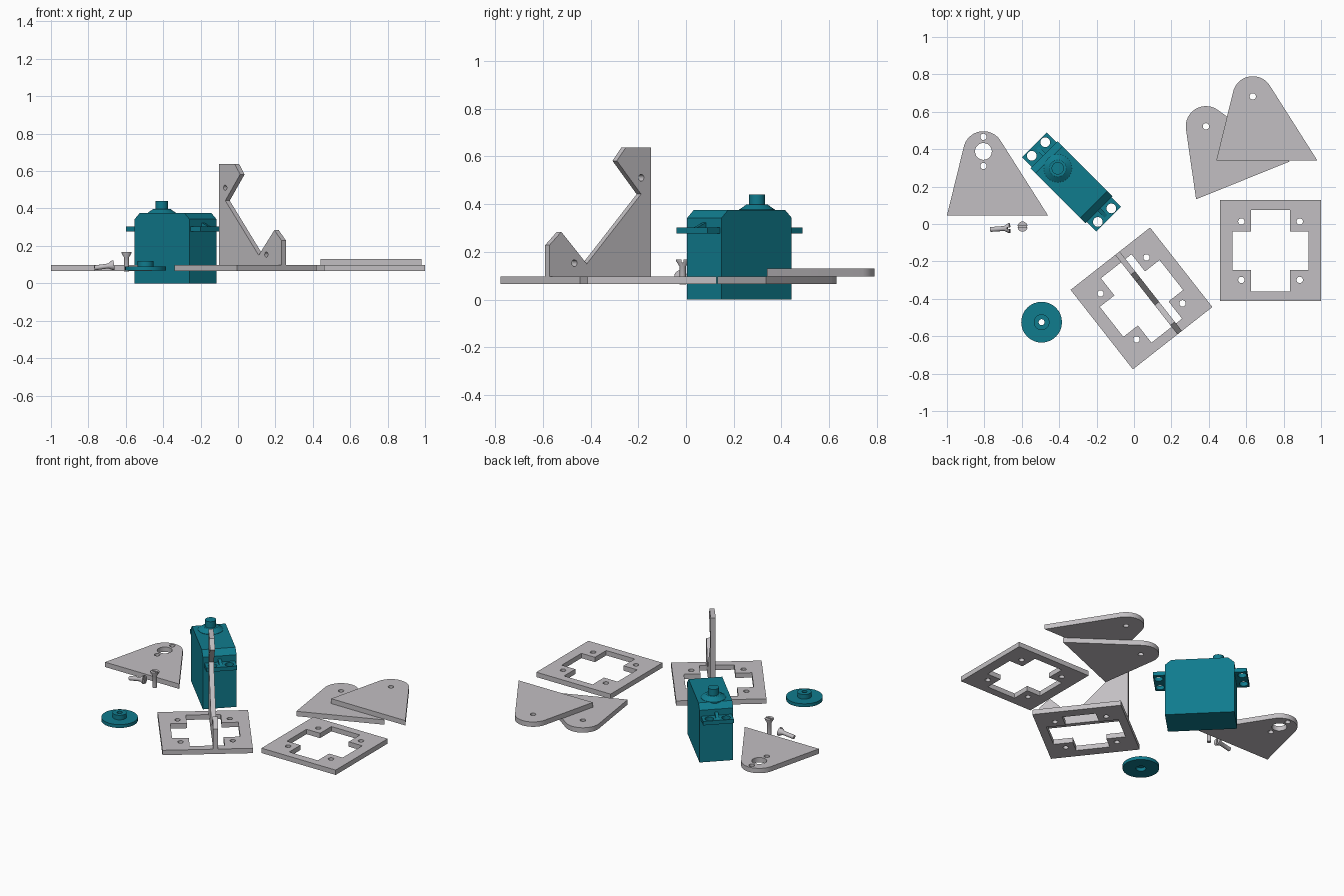
import bpy, bmesh, math
from mathutils import Matrix, Euler, Vector

if "Cube" in bpy.data.objects:
    bpy.data.objects.remove(bpy.data.objects["Cube"])


def material(name, rgb):
    m = bpy.data.materials.new(name)
    m.diffuse_color = (*rgb, 1)
    m.use_nodes = True
    m.node_tree.nodes["Principled BSDF"].inputs["Base Color"].default_value = m.diffuse_color
    return m


GREY = material("light grey", (0.54, 0.52, 0.54))
TEAL = material("teal", (0.005, 0.2, 0.27))
R90 = math.pi / 2


def circle(x, y, r, n=24):
    return [(x + r * math.cos(2 * math.pi * i / n), y + r * math.sin(2 * math.pi * i / n)) for i in range(n)]


def finish(name, bm, mat, smooth=True):
    bmesh.ops.recalc_face_normals(bm, faces=bm.faces)
    me = bpy.data.meshes.new(name)
    bm.to_mesh(me)
    bm.free()
    me.materials.append(mat)
    ob = bpy.data.objects.new(name, me)
    bpy.context.collection.objects.link(ob)
    if smooth:
        bpy.ops.object.select_all(action='DESELECT')
        ob.select_set(True)
        bpy.context.view_layer.objects.active = ob
        bpy.ops.object.shade_smooth_by_angle(angle=math.radians(35))
    return ob


def sheet(name, outline, holes, thick, loc, rot, mat):
    """Flat outline with holes, extruded evenly about its mid plane."""
    cu = bpy.data.curves.new(name + "_outline", 'CURVE')
    cu.dimensions = '2D'
    cu.fill_mode = 'BOTH'
    cu.extrude = thick / 2
    for loop in [outline] + holes:
        sp = cu.splines.new('POLY')
        sp.points.add(len(loop) - 1)
        for p, (x, y) in zip(sp.points, loop):
            p.co = (x, y, 0, 1)
        sp.use_cyclic_u = True
    tmp = bpy.data.objects.new(name + "_outline", cu)
    bpy.context.collection.objects.link(tmp)
    bpy.context.view_layer.update()
    me = bpy.data.meshes.new_from_object(tmp.evaluated_get(bpy.context.evaluated_depsgraph_get()))
    bm = bmesh.new()
    bm.from_mesh(me)
    bpy.data.objects.remove(tmp)
    bpy.data.curves.remove(cu)
    bpy.data.meshes.remove(me)
    bmesh.ops.remove_doubles(bm, verts=bm.verts, dist=1e-5)
    for f in bm.faces:
        f.material_index = 0
    ob = finish(name, bm, mat)
    ob.location = loc
    ob.rotation_euler = rot
    return ob


def lathe(name, profile, loc, mat, closed=False, rot=(0, 0, 0), n=32):
    """Turned part from (radius, height) points."""
    bm = bmesh.new()
    vs = [bm.verts.new((r, 0, z)) for r, z in profile]
    es = [bm.edges.new(p) for p in zip(vs, vs[1:])]
    if closed:
        es.append(bm.edges.new((vs[-1], vs[0])))
    bmesh.ops.spin(bm, geom=vs + es, cent=(0, 0, 0), axis=(0, 0, 1), angle=2 * math.pi,
                   steps=n, use_merge=True)
    bmesh.ops.remove_doubles(bm, verts=bm.verts, dist=1e-5)
    ob = finish(name, bm, mat)
    ob.location = loc
    ob.rotation_euler = rot
    return ob


T = 0.032          # sheet thickness
ZP = 0.081         # mid height of the sheets lying low

# square frames with a cross-shaped opening
H = 0.27
square = [(-H, -H), (H, -H), (H, H), (-H, H)]
a, b, c, d = 0.203, 0.102, 0.104, 0.219
cross = [(a, -b), (a, b), (c, b), (c, d), (-c, d), (-c, b), (-a, b), (-a, -b),
         (-c, -b), (-c, -d), (c, -d), (c, -b)]
bolt_holes = [circle(sx * 0.156, sy * 0.156, 0.017) for sx in (-1, 1) for sy in (-1, 1)]
TURN = math.radians(38.1)
FC = Vector((0.04, -0.398, 0))
sheet("flat_frame", square, [cross] + bolt_holes, T, (0.73, -0.143, ZP), (0, 0, 0), GREY)
sheet("base_frame", square, [cross] + bolt_holes, T, (FC.x, FC.y, ZP), (0, 0, TURN), GREY)

# upright bracket standing on the turned frame
bracket = [(0, 0.096), (0.54, 0.096), (0.54, 0.229), (0.478, 0.284), (0.342, 0.15),
           (0.053, 0.442), (0.182, 0.582), (0.135, 0.637), (0, 0.637)]
nrm = Vector((math.cos(TURN), math.sin(TURN), 0))
run = Vector((math.sin(TURN), -math.cos(TURN), 0))
start = FC + nrm * 0.048 - run * 0.27
sheet("upright_bracket", bracket, [circle(0.052, 0.511, 0.014), circle(0.408, 0.153, 0.014)],
      0.03, start, (R90, 0, TURN - R90), GREY)

# side plates: triangle with a rounded tip
TIP, TR = Vector((0.195, 0.342)), 0.108


def tangent_angle(corner, side):
    v = Vector(corner) - TIP
    return math.atan2(v.y, v.x) + side * math.acos(TR / v.length)


a0 = tangent_angle((0.54, 0), 1)
a1 = tangent_angle((0, 0), -1) % (2 * math.pi)
arm = [(0, 0), (0.54, 0)] + [(TIP.x + TR * math.cos(a0 + (a1 - a0) * i / 20),
                              TIP.y + TR * math.sin(a0 + (a1 - a0) * i / 20)) for i in range(21)]
pivot = [circle(TIP.x, TIP.y, 0.017)]
horn_holes = [circle(TIP.x, TIP.y, 0.045)] + [circle(TIP.x, TIP.y + s * 0.078, 0.017) for s in (-1, 1)]
sheet("drive_side_plate", arm, horn_holes, T, (-1.0, 0.046, ZP), (0, 0, 0), GREY)
sheet("upper_side_plate", arm, pivot, T, (0.44, 0.34, ZP + 0.0325), (0, 0, 0), GREY)
sheet("lower_side_plate", arm, pivot, T, (0.332, 0.132, ZP), (0, 0, math.radians(22)), GREY)

# motor: case, mounting flange, gussets, output shaft
MX, MY, MR = -0.334, 0.224, math.radians(-45)
L, W = 0.2075, 0.102
case = [(-L, 0), (L, 0), (L, 0.343), (L - 0.038, 0.375), (-L + 0.038, 0.375), (-L, 0.343)]
sheet("motor_case", case, [], 2 * W, (MX, MY, 0), (R90, 0, MR), TEAL)
for s, label in ((-1, "rear"), (1, "front")):
    ear = [(s * x, y) for x, y in ((L - 0.005, -0.093), (0.281, -0.093), (0.281, 0.093), (L - 0.005, 0.093))]
    sheet(label + "_mounting_ear", ear, [circle(s * 0.25, t * 0.051, 0.026) for t in (-1, 1)],
          0.026, (MX, MY, 0.29), (0, 0, MR), TEAL)
    gusset = [(s * x, z) for x, z in ((L - 0.005, 0.302), (0.262, 0.302), (L - 0.005, 0.325))]
    sheet(label + "_gusset", gusset, [], 0.02, (MX, MY, 0), (R90, 0, MR), TEAL)
SX, SY = MX - 0.104 * math.cos(MR), MY - 0.104 * math.sin(MR)
lathe("output_shaft", [(0, 0.36), (0.075, 0.36), (0.075, 0.377), (0.045, 0.398), (0.033, 0.398),
                       (0.033, 0.44), (0, 0.44)], (SX, SY, 0), TEAL)

# round drive disc with hub and bore
lathe("drive_disc", [(0.03, 0), (0.109, 0), (0.109, 0.022), (0.042, 0.022), (0.042, 0.052),
                     (0.016, 0.052), (0.016, 0.022), (0.03, 0.022)],
      (-0.494, -0.525, 0.068), TEAL, closed=True)


# countersunk screws with a slotted head, origin at the head top
def screw(name, loc, rot):
    ob = lathe(name, [(0, -0.105), (0.013, -0.105), (0.013, -0.03), (0.027, -0.007), (0.027, 0), (0, 0)],
               loc, GREY, rot=rot, n=24)
    bm = bmesh.new()
    bmesh.ops.create_cube(bm, size=1, matrix=Matrix.Diagonal((0.08, 0.009, 0.024, 1)))
    cutter = finish(name + "_slot_cutter", bm, GREY, smooth=False)
    cutter.location, cutter.rotation_euler = loc, rot
    cutter.hide_render = True
    bpy.context.view_layer.update()
    mod = ob.modifiers.new("slot", 'BOOLEAN')
    mod.object, mod.operation, mod.solver = cutter, 'DIFFERENCE', 'EXACT'
    bpy.context.view_layer.objects.active = ob
    while ob.modifiers[0] != mod:
        bpy.ops.object.modifier_move_up(modifier=mod.name)
    bpy.ops.object.modifier_apply(modifier=mod.name)
    bpy.data.objects.remove(cutter)


screw("standing_screw", (-0.596, -0.014, 0.168), (0, 0, 0))
screw("lying_screw", (-0.664, -0.022, 0.097), Euler((0, math.radians(82), math.radians(4))))
